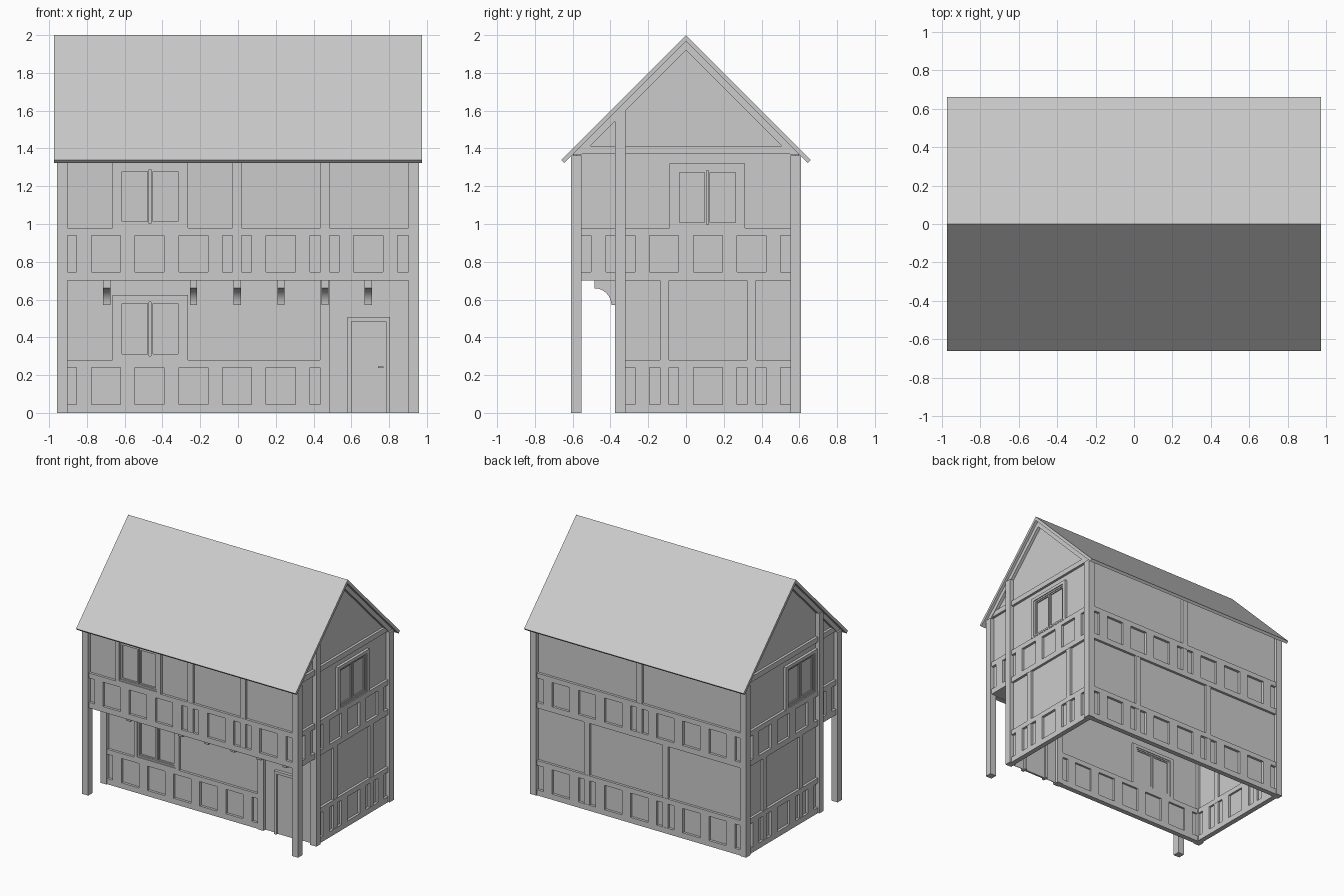
import bpy, bmesh, math

if "Cube" in bpy.data.objects:
    bpy.data.objects.remove(bpy.data.objects["Cube"])

GREY = (0.6, 0.6, 0.6, 1)
mat = bpy.data.materials.new("plain grey")
mat.use_nodes = True
mat.diffuse_color = GREY
mat.node_tree.nodes["Principled BSDF"].inputs["Base Color"].default_value = GREY

# Each facade maps (along, height, outward) to world space
FACES = {
    "front_upper": lambda u, z, d: (u, -0.58 - d, z),
    "front_lower": lambda u, z, d: (u, -0.3475 - d, z),
    "back": lambda u, z, d: (u, 0.58 + d, z),
    "right": lambda u, z, d: (0.925 + d, u, z),
    "left": lambda u, z, d: (-0.925 - d, u, z),
}
POST = 0.055
FLOOR = 0.7
EAVE = 1.385
STEP = 0.2315


def finish(name, bm):
    bmesh.ops.recalc_face_normals(bm, faces=bm.faces)
    mesh = bpy.data.meshes.new(name)
    bm.to_mesh(mesh)
    bm.free()
    mesh.materials.append(mat)
    obj = bpy.data.objects.new(name, mesh)
    bpy.context.collection.objects.link(obj)
    return obj


def grid(name, face, us, zs, holes=(), d0=-0.02, d1=0.02):
    """Slab on a facade, split at us and zs, with the (column, row) holes left open."""
    bm = bmesh.new()
    to_world = FACES[face]
    for i in range(len(us) - 1):
        for j in range(len(zs) - 1):
            if (i, j) not in holes:
                corners = ((us[i], zs[j]), (us[i + 1], zs[j]),
                           (us[i + 1], zs[j + 1]), (us[i], zs[j + 1]))
                bm.faces.new([bm.verts.new(to_world(u, z, d0)) for u, z in corners])
    bmesh.ops.remove_doubles(bm, verts=bm.verts, dist=0.0001)
    result = bmesh.ops.extrude_face_region(bm, geom=bm.faces[:], use_keep_orig=True)
    shift = [b - a for a, b in zip(to_world(0, 0, d0), to_world(0, 0, d1))]
    moved = [g for g in result["geom"] if isinstance(g, bmesh.types.BMVert)]
    bmesh.ops.translate(bm, verts=moved, vec=shift)
    return finish(name, bm)


def slab(name, face, u0, u1, z0, z1, d0=-0.02, d1=0.02):
    return grid(name, face, (u0, u1), (z0, z1), (), d0, d1)


def prism(name, points, x0, x1):
    """Extrude a (y, z) outline along x."""
    bm = bmesh.new()
    base = bm.faces.new([bm.verts.new((x0, y, z)) for y, z in points])
    result = bmesh.ops.extrude_face_region(bm, geom=[base], use_keep_orig=True)
    moved = [g for g in result["geom"] if isinstance(g, bmesh.types.BMVert)]
    bmesh.ops.translate(bm, verts=moved, vec=(x1 - x0, 0, 0))
    return finish(name, bm)


def rect(y0, y1, z0, z1):
    return [(y0, z0), (y1, z0), (y1, z1), (y0, z1)]


def band(name, face, u0, u1, z, offset):
    """Timber band pierced by a regular row of square openings."""
    us, holes = [u0], []
    for k in range(-6, 7):
        a = max(u0, offset + k * STEP - 0.077)
        b = min(u1, offset + k * STEP + 0.077)
        if b - a > 0.01:
            if a > us[-1]:
                us.append(a)
            holes.append((len(us) - 1, 1))
            us.append(b)
    if us[-1] < u1:
        us.append(u1)
    grid(name, face, us, (z, z + 0.045, z + 0.24, z + 0.28), holes)


def studs(name, face, centres, z0, z1):
    for i, u in enumerate(centres):
        slab(f"{name}_{i + 1}", face, u - 0.024, u + 0.024, z0, z1, -0.018, 0.018)


def window(name, face, c, z):
    """Surround, casing and two sashes."""
    top = z + 0.345
    grid(name + "_surround", face, (c - 0.2, c - 0.17, c + 0.17, c + 0.2),
         (z, z + 0.01, top - 0.025, top), [(1, 1)], -0.02, 0.022)
    grid(name + "_casing", face, (c - 0.17, c - 0.158, c + 0.158, c + 0.17),
         (z + 0.01, z + 0.022, top - 0.037, top - 0.025), [(1, 1)], -0.015, 0.015)
    for side in (-1, 1):
        a, b = sorted((c + side * 0.005, c + side * 0.158))
        grid(f"{name}_sash_{side + 2}", face, (a, a + 0.01, b - 0.01, b),
             (z + 0.022, z + 0.032, top - 0.047, top - 0.037), [(1, 1)], -0.01, 0.009)


# Plaster walls, open underneath
slab("front_upper_wall", "front_upper", -0.925, 0.925, FLOOR, EAVE, -0.004, 0)
slab("front_lower_wall", "front_lower", -0.925, 0.925, 0, FLOOR, -0.004, 0)
slab("back_wall", "back", -0.925, 0.925, 0, EAVE, -0.004, 0)
gable = [(-0.35, 0), (0.58, 0), (0.58, EAVE), (0, 1.965), (-0.58, EAVE),
         (-0.58, FLOOR), (-0.35, FLOOR)]
prism("floor", rect(-0.595, 0.58, FLOOR + 0.002, FLOOR + 0.02), -0.92, 0.92)

# Roof slab and gable ends
roof = [(0.661, 1.339), (0, 2), (-0.661, 1.339), (-0.645, 1.323), (0, 1.968), (0.645, 1.323)]
prism("roof", roof, -0.973, 0.973)
rafters = [(0.6, 1.368), (0, 1.968), (-0.6, 1.368), (-0.555, 1.365), (0, 1.92), (0.555, 1.365)]

# Both gable sides
for side, s in (("right", 1), ("left", -1)):
    prism(side + "_gable_wall", gable, s * 0.921, s * 0.925)
    prism(side + "_rafters", rafters, s * 0.903, s * 0.95)
    x0, x1 = s * 0.93 - POST / 2, s * 0.93 + POST / 2
    for post, y, top in (("front", -0.58, 1.362), ("middle", -0.3475, 1.6), ("back", 0.58, 1.362)):
        prism(f"{side}_{post}_post", rect(y - POST / 2, y + POST / 2, 0, top), x0, x1)
    band(side + "_lower_band", side, -0.33, 0.56, 0, 0.1155)
    band(side + "_upper_band", side, -0.56, 0.56, FLOOR, 0.1155)
    studs(side + "_stud", side, (-0.113, 0.347), 0, FLOOR)
    slab(side + "_tie_beam", side, -0.56, 0.56, 1.37, 1.412)
    window(side + "_window", side, s * 0.113, 0.975)

# Front timbers, windows and door
band("front_upper_band", "front_upper", -0.91, 0.91, FLOOR, -0.005)
band("front_lower_band", "front_lower", -0.91, 0.44, 0, -0.005)
studs("front_upper_stud", "front_upper", (-0.005, 0.46), FLOOR, EAVE)
slab("door_side_post", "front_lower", 0.433, 0.487, 0, FLOOR, -0.027, 0.027)
window("front_upper_window", "front_upper", -0.465, 0.98)
window("front_lower_window", "front_lower", -0.465, 0.28)
grid("door_frame", "front_lower", (0.58, 0.6, 0.783, 0.805), (0, 0.485, 0.507),
     [(1, 0)], -0.02, 0.025)
slab("door", "front_lower", 0.6, 0.783, 0, 0.485, -0.008, 0.008)
slab("door_handle", "front_lower", 0.742, 0.77, 0.238, 0.245, 0.008, 0.02)

# Back timbers
band("back_lower_band", "back", -0.91, 0.91, 0, -0.005)
band("back_upper_band", "back", -0.91, 0.91, FLOOR, -0.005)
studs("back_lower_stud", "back", (-0.235, 0.46), 0, FLOOR)
studs("back_upper_stud", "back", (-0.005,), FLOOR, EAVE)

# Curved brackets under the overhang
arc = [(-0.485 + 0.09 * math.sin(a), 0.57 + 0.09 * math.cos(a))
       for a in (math.pi / 2 * i / 10 for i in range(11))]
bracket = [(-0.35, FLOOR + 0.005), (-0.485, FLOOR + 0.005)] + arc + [(-0.35, 0.57)]
for i, x in enumerate((-0.695, -0.235, -0.004, 0.228, 0.46, 0.69)):
    obj = prism(f"bracket_{i + 1}", bracket, x - 0.019, x + 0.019)
    bpy.context.view_layer.objects.active = obj
    obj.select_set(True)
    bpy.ops.object.shade_smooth_by_angle(angle=math.radians(30))
    obj.select_set(False)
